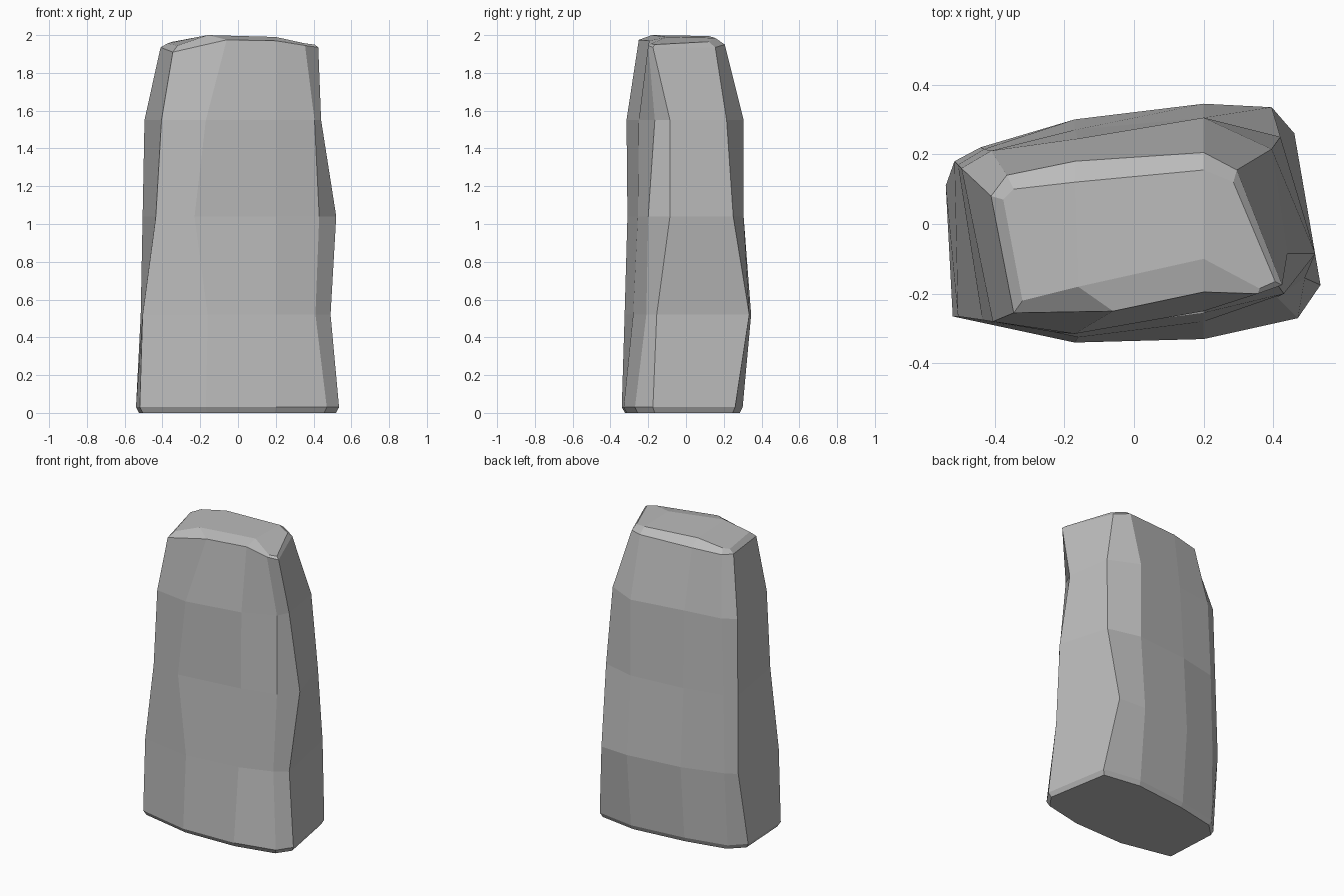
import bpy
import bmesh

default_cube = bpy.data.objects.get("Cube")
if default_cube:
    bpy.data.objects.remove(default_cube, do_unlink=True)

# Stone colour
stone_grey = bpy.data.materials.new("stone grey")
stone_grey.use_nodes = True
colour = (0.5, 0.5, 0.5, 1.0)
stone_grey.diffuse_color = colour
stone_grey.node_tree.nodes["Principled BSDF"].inputs["Base Color"].default_value = colour

# Heights of the cut rings below the crown
ring_heights = (0.03, 0.52, 1.04, 1.55)

# Upright edges, counter-clockwise from the front left of the front face.
# Each has x at every ring and the rim, y likewise, then the height of the rim.
upright_edges = (
    # front face
    ((-0.52, -0.505, -0.435, -0.405, -0.345), (-0.265, -0.265, -0.275, -0.28, -0.255), 1.91),
    ((-0.17, -0.16, -0.23, -0.17, -0.06), (-0.34, -0.325, -0.31, -0.315, -0.25), 1.975),
    ((0.2, 0.2, 0.2, 0.2, 0.2), (-0.33, -0.28, -0.255, -0.25, -0.195), 1.97),
    ((0.47, 0.41, 0.43, 0.405, 0.355), (-0.27, -0.21, -0.2, -0.165, -0.2), 1.945),
    # +x side
    ((0.535, 0.49, 0.52, 0.44, 0.425), (-0.175, -0.155, -0.085, -0.085, -0.175), 1.935),
    ((0.46, 0.395, 0.42, 0.395, 0.295), (0.26, 0.335, 0.25, 0.215, 0.155), 1.935),
    # back face
    ((0.2, 0.2, 0.2, 0.2, 0.2), (0.3, 0.345, 0.305, 0.305, 0.205), 1.95),
    ((-0.17, -0.17, -0.17, -0.16, -0.17), (0.26, 0.3, 0.27, 0.245, 0.18), 1.95),
    ((-0.45, -0.44, -0.43, -0.41, -0.365), (0.2, 0.22, 0.215, 0.21, 0.14), 1.94),
    # -x side
    ((-0.54, -0.515, -0.505, -0.495, -0.41), (0.11, 0.18, 0.17, 0.16, 0.08), 1.935),
)

# Inner corners of the worn crown, in the same order
crown_points = (
    (-0.32, -0.22, 1.945), (-0.16, -0.18, 2.0), (0.2, -0.1, 1.99),
    (0.36, -0.185, 1.955), (0.405, -0.165, 1.95), (0.285, 0.12, 1.965),
    (0.2, 0.155, 1.985), (-0.17, 0.12, 1.995), (-0.345, 0.1, 1.965),
    (-0.375, 0.07, 1.955),
)


def bridge(bm, lower, upper):
    """Join two rings of vertices with a band of quads."""
    count = len(lower)
    for i in range(count):
        j = (i + 1) % count
        bm.faces.new((lower[i], lower[j], upper[j], upper[i]))


bm = bmesh.new()
rings = []

# Chamfered foot: the first ring drawn in slightly at ground level
rings.append([bm.verts.new((xs[0] * 0.97, ys[0] * 0.95, 0)) for xs, ys, rim in upright_edges])

# Body rings, then the uneven rim
for level in range(len(ring_heights) + 1):
    ring = []
    for xs, ys, rim in upright_edges:
        z = ring_heights[level] if level < len(ring_heights) else rim
        ring.append(bm.verts.new((xs[level], ys[level], z)))
    rings.append(ring)

# Crown chamfer
crown = [bm.verts.new(point) for point in crown_points]
rings.append(crown)

for lower, upper in zip(rings, rings[1:]):
    bridge(bm, lower, upper)

# Underside and the three facets of the crown
bm.faces.new(list(reversed(rings[0])))
for facet in ((0, 1, 7, 8, 9), (1, 2, 6, 7), (2, 3, 4, 5, 6)):
    bm.faces.new([crown[i] for i in facet])

bmesh.ops.recalc_face_normals(bm, faces=bm.faces)
mesh = bpy.data.meshes.new("standing_stone")
bm.to_mesh(mesh)
bm.free()
mesh.materials.append(stone_grey)

standing_stone = bpy.data.objects.new("standing_stone", mesh)
bpy.context.collection.objects.link(standing_stone)
